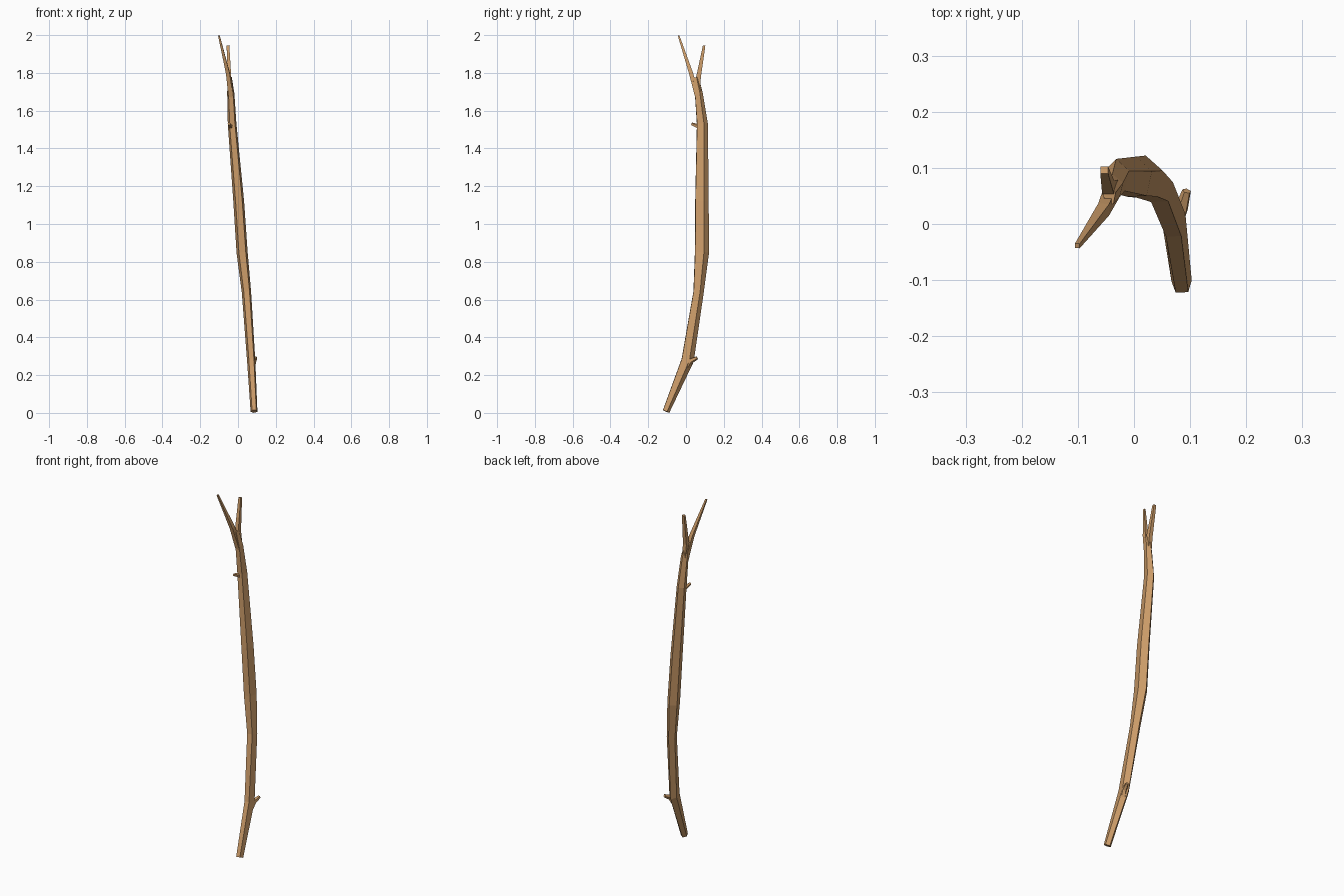
import bpy, bmesh, math
from mathutils import Vector

bark = bpy.data.materials.new("bark")
bark.diffuse_color = (0.6, 0.33, 0.14, 1)


def limb(name, stations, sides=5, phase=20):
    """Faceted tube through stations (x, y, z, half width, half depth)."""
    pts = [Vector(s[:3]) for s in stations]
    bm = bmesh.new()
    rings = []
    for i, (p, s) in enumerate(zip(pts, stations)):
        t = (pts[min(i + 1, len(pts) - 1)] - pts[max(i - 1, 0)]).normalized()
        u = Vector((1, 0, 0))
        u = (u - t * u.dot(t)).normalized()
        v = t.cross(u)
        ring = []
        for k in range(sides):
            a = math.radians(phase) + math.tau * k / sides
            ring.append(bm.verts.new(p + u * s[3] * math.cos(a) + v * s[4] * math.sin(a)))
        rings.append(ring)
    for a, b in zip(rings, rings[1:]):
        for k in range(sides):
            n = (k + 1) % sides
            bm.faces.new((a[k], a[n], b[n], b[k]))
    bm.faces.new(rings[0][::-1])
    bm.faces.new(rings[-1])
    bmesh.ops.recalc_face_normals(bm, faces=bm.faces)
    mesh = bpy.data.meshes.new(name)
    bm.to_mesh(mesh)
    bm.free()
    mesh.materials.append(bark)
    ob = bpy.data.objects.new(name, mesh)
    bpy.context.collection.objects.link(ob)
    return ob


# Main crooked stem
limb("stem", [
    (0.085, -0.107, 0.008, 0.019, 0.020),
    (0.070, 0.006, 0.280, 0.023, 0.036),
    (0.045, 0.064, 0.640, 0.026, 0.030),
    (0.022, 0.081, 0.850, 0.031, 0.041),
    (0.004, 0.081, 1.120, 0.030, 0.039),
    (-0.031, 0.084, 1.530, 0.024, 0.032),
    (-0.038, 0.066, 1.690, 0.020, 0.023),
    (-0.044, 0.050, 1.775, 0.012, 0.018),
])

# Forked top
limb("front_twig", [
    (-0.036, 0.066, 1.660, 0.018, 0.020),
    (-0.054, 0.026, 1.800, 0.014, 0.015),
    (-0.101, -0.039, 1.997, 0.006, 0.006),
], 4, 45)
limb("back_twig", [
    (-0.036, 0.066, 1.660, 0.016, 0.018),
    (-0.046, 0.065, 1.770, 0.015, 0.018),
    (-0.053, 0.096, 1.945, 0.010, 0.009),
], 4, 45)

# Broken knots
limb("lower_knot", [
    (0.076, 0.005, 0.245, 0.015, 0.018),
    (0.084, 0.025, 0.275, 0.013, 0.015),
    (0.094, 0.059, 0.292, 0.008, 0.009),
])
limb("upper_knot", [
    (-0.034, 0.080, 1.510, 0.014, 0.015),
    (-0.041, 0.055, 1.520, 0.010, 0.011),
    (-0.048, 0.030, 1.530, 0.007, 0.008),
])
